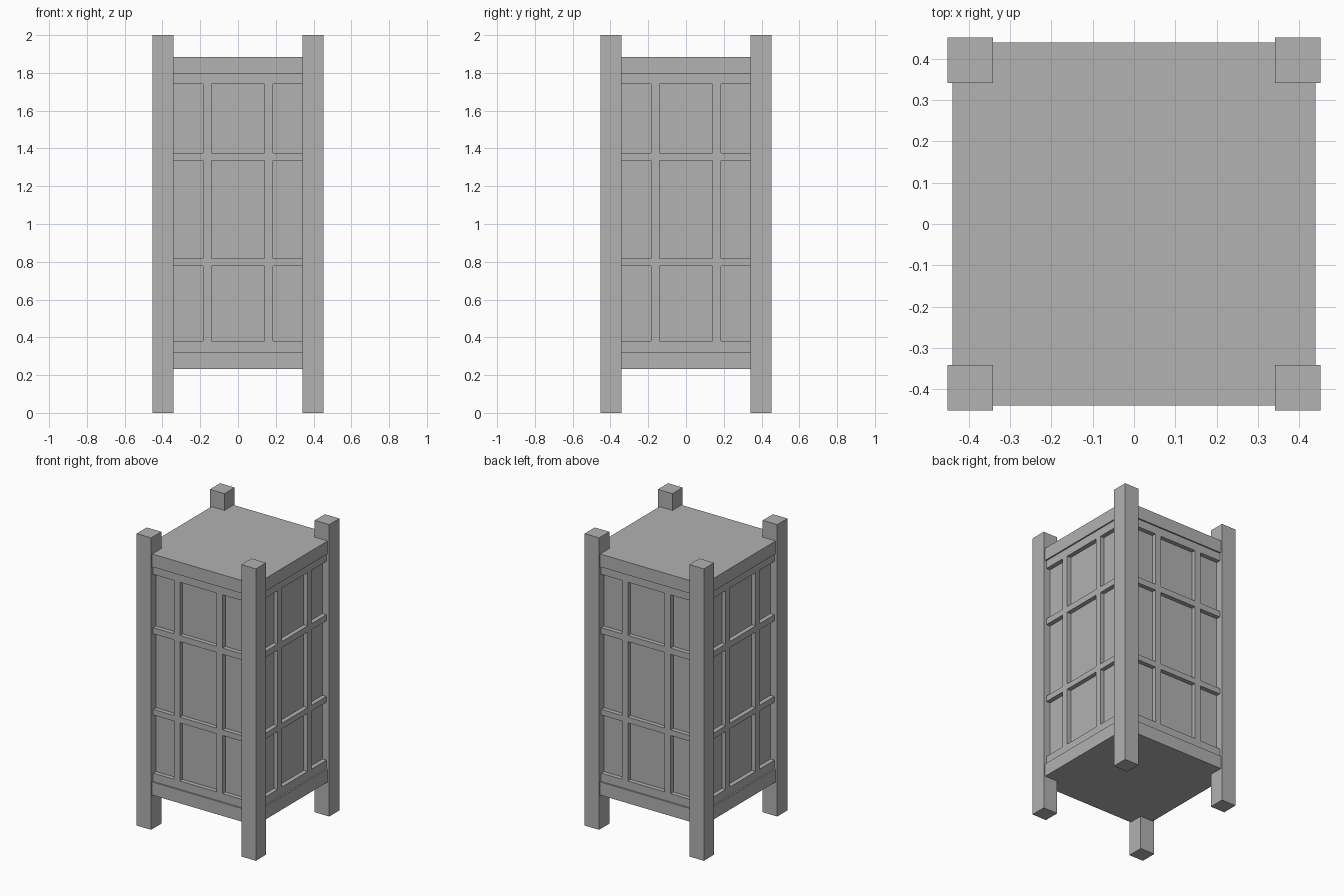
import bpy
import math
from mathutils import Matrix

if "Cube" in bpy.data.objects:
    bpy.data.objects.remove(bpy.data.objects["Cube"])

grey = bpy.data.materials.new("plain grey")
grey.diffuse_color = (0.445, 0.445, 0.445, 1)
grey.use_nodes = True
grey.node_tree.nodes["Principled BSDF"].inputs["Base Color"].default_value = grey.diffuse_color

POST_IN, POST_OUT = 0.342, 0.452    # inner and outer faces of the corner posts
SLAB, BAR, PANEL = 0.44, 0.43, 0.40  # how far each layer stands from the centre


def box(name, x, y, z, turn=0.0):
    """Box from (min, max) ranges, turned about the vertical axis."""
    bpy.ops.mesh.primitive_cube_add(size=1)
    ob = bpy.context.object
    ob.name = name
    size = [r[1] - r[0] for r in (x, y, z)]
    mid = [(r[0] + r[1]) / 2 for r in (x, y, z)]
    ob.data.transform(Matrix.Rotation(turn, 4, 'Z') @ Matrix.Translation(mid)
                      @ Matrix.Diagonal((*size, 1)))
    ob.data.materials.append(grey)
    return ob


# Body core, top slab and bottom slab
box("body_panels", (-PANEL, PANEL), (-PANEL, PANEL), (0.28, 1.84))
box("top_slab", (-SLAB, SLAB), (-SLAB, SLAB), (1.797, 1.885))
box("bottom_slab", (-SLAB, SLAB), (-SLAB, SLAB), (0.233, 0.323))

# Corner posts, and the lattice on each of the four sides
rails = [(0.323, 0.38), (0.778, 0.817), (1.335, 1.377), (1.742, 1.797)]
for side in range(4):
    turn = side * math.pi / 2
    box("corner_post", (POST_IN, POST_OUT), (-POST_OUT, -POST_IN), (0, 2), turn)
    for z in rails:
        box("cross_rail", (-POST_IN, POST_IN), (-BAR, -PANEL + 0.01), z, turn)
    for x in ((-0.184, -0.14), (0.14, 0.184)):
        for low, high in zip(rails, rails[1:]):
            box("upright_bar", x, (-BAR, -PANEL + 0.01), (low[1], high[0]), turn)
